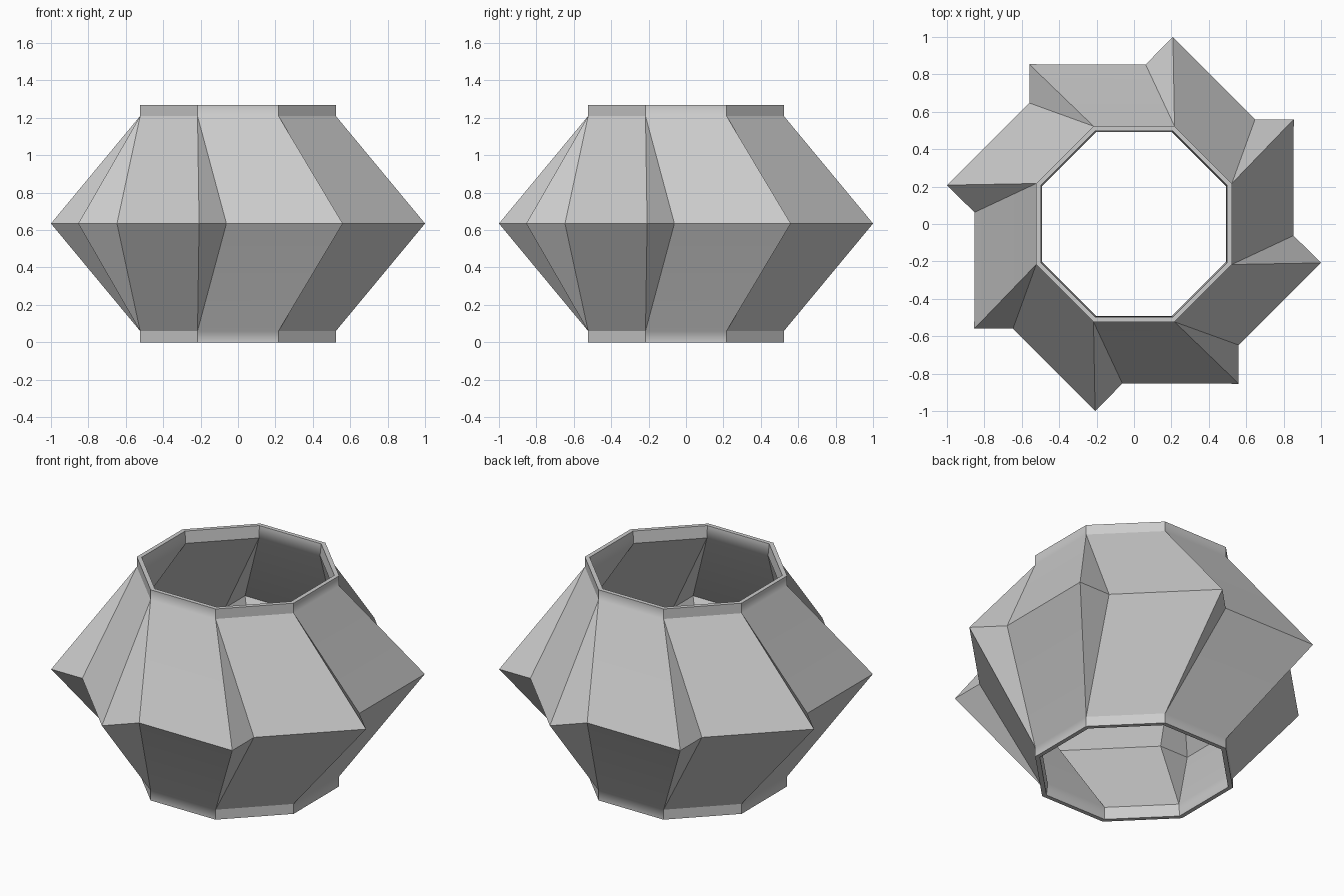
import bpy, bmesh, math
from mathutils import Matrix, Vector

if "Cube" in bpy.data.objects:
    bpy.data.objects.remove(bpy.data.objects["Cube"])

SIDES = 8
HEIGHT, COLLAR, MID = 1.27, 0.06, 0.635
RIM_POINT = (0.2166, 0.523)     # corner of the octagonal collar
INNER_POINT = (0.062, 0.853)    # notch of the pinwheel belly
OUTER_POINT = (0.208, 1.0)      # tip of the pinwheel belly

grey = bpy.data.materials.new("light_grey")
grey.diffuse_color = (0.60, 0.60, 0.60, 1)
grey.use_nodes = True
grey.node_tree.nodes["Principled BSDF"].inputs["Base Color"].default_value = grey.diffuse_color

bm = bmesh.new()


def ring(point, z):
    """Repeat one point clockwise around the vertical axis."""
    return [bm.verts.new(Matrix.Rotation(-k * math.tau / SIDES, 3, 'Z')
                         @ Vector((*point, z))) for k in range(SIDES)]


# Collar rings and the star-shaped middle ring
bottom, bottom_neck = ring(RIM_POINT, 0), ring(RIM_POINT, COLLAR)
top_neck, top = ring(RIM_POINT, HEIGHT - COLLAR), ring(RIM_POINT, HEIGHT)
notch, tip = ring(INNER_POINT, MID), ring(OUTER_POINT, MID)

soft_edges = []
for k in range(SIDES):
    n = (k + 1) % SIDES
    for neck, lip in ((bottom_neck, bottom), (top_neck, top)):
        bm.faces.new((lip[k], lip[n], neck[n], neck[k]))        # collar
        bm.faces.new((neck[k], neck[n], notch[n], tip[k]))      # blade
        bm.faces.new((neck[k], tip[k], notch[k]))               # step
        if k % 2:                                               # axis-facing sides blend
            soft_edges.append(bm.edges.get((neck[k], neck[n])))

bmesh.ops.recalc_face_normals(bm, faces=bm.faces)
# Normals must point away from the axis
probe = next(f for f in bm.faces if len(f.verts) == 4)
if probe.normal.dot(probe.calc_center_median() * Vector((1, 1, 0))) < 0:
    bmesh.ops.reverse_faces(bm, faces=bm.faces)
for f in bm.faces:
    f.smooth = True
for e in bm.edges:
    e.smooth = e in soft_edges

mesh = bpy.data.meshes.new("pinwheel_shade")
bm.to_mesh(mesh)
bm.free()
mesh.materials.append(grey)
shade = bpy.data.objects.new("pinwheel_shade", mesh)
bpy.context.collection.objects.link(shade)

# Thin wall, open at both ends
wall = shade.modifiers.new("wall", 'SOLIDIFY')
wall.thickness = 0.025
wall.offset = -1
wall.use_even_offset = True
blend = shade.modifiers.new("blend", 'WEIGHTED_NORMAL')
blend.keep_sharp = True
